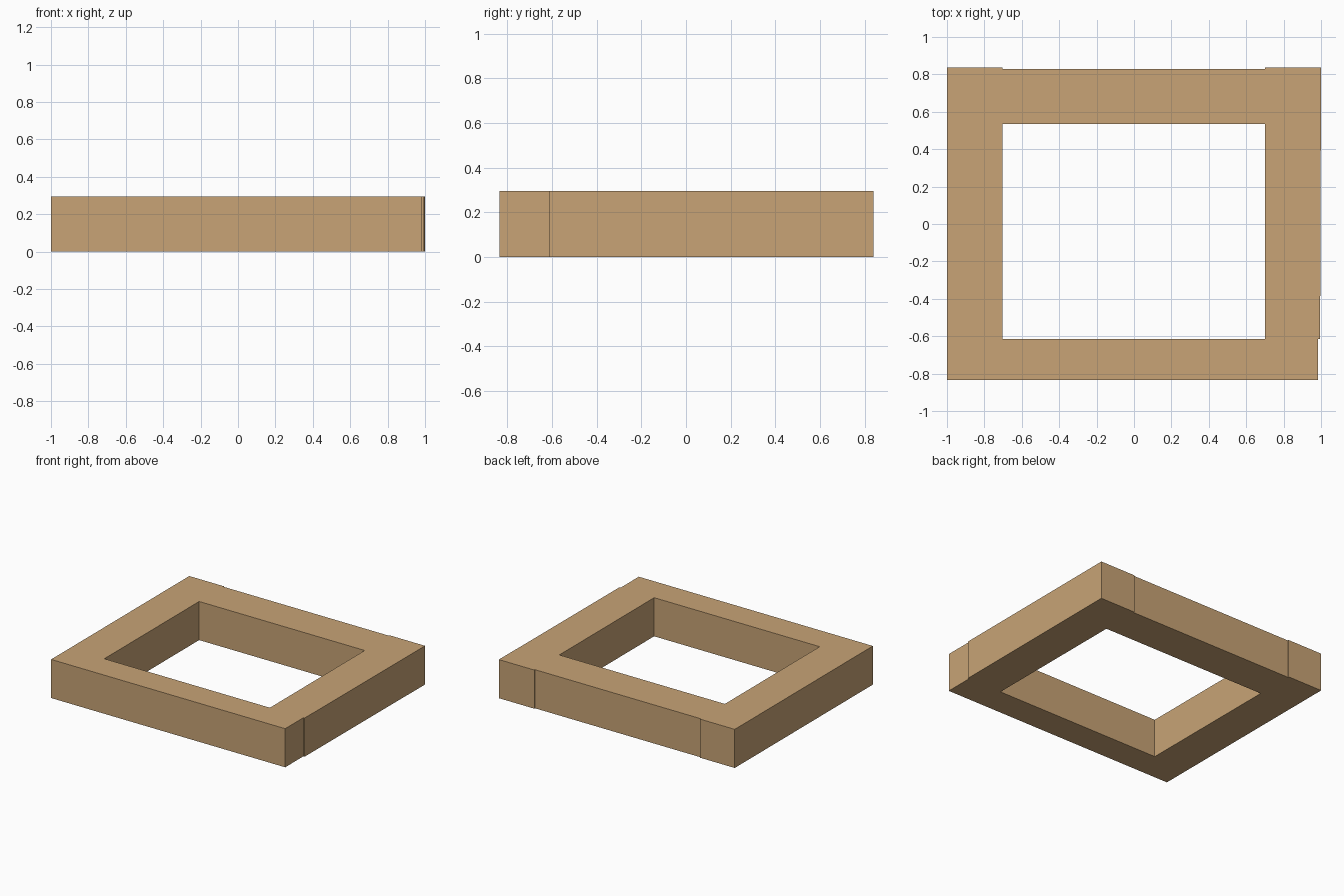
import bpy
import bmesh

if "Cube" in bpy.data.objects:
    bpy.data.objects.remove(bpy.data.objects["Cube"])

HEIGHT = 0.296

wood = bpy.data.materials.new("tan wood")
wood.diffuse_color = (0.578, 0.371, 0.181, 1.0)
wood.use_nodes = True
wood.node_tree.nodes["Principled BSDF"].inputs["Base Color"].default_value = wood.diffuse_color


def beam(name, outline, height=HEIGHT):
    """Extrude a flat outline (counter-clockwise, seen from above) up from z = 0."""
    bm = bmesh.new()
    base = bm.faces.new([bm.verts.new((x, y, 0)) for x, y in outline])
    top = bmesh.ops.extrude_face_region(bm, geom=[base], use_keep_orig=True)
    verts = [v for v in top["geom"] if isinstance(v, bmesh.types.BMVert)]
    bmesh.ops.translate(bm, verts=verts, vec=(0, 0, height))
    bmesh.ops.recalc_face_normals(bm, faces=bm.faces)
    mesh = bpy.data.meshes.new(name)
    bm.to_mesh(mesh)
    bm.free()
    mesh.materials.append(wood)
    obj = bpy.data.objects.new(name, mesh)
    bpy.context.collection.objects.link(obj)
    return obj


def rect(x0, x1, y0, y1):
    return [(x0, y0), (x1, y0), (x1, y1), (x0, y1)]


# Side beams run to the back corners; the right one leans very slightly
beam("left_beam", rect(-1.0, -0.704, -0.614, 0.838))
beam("right_beam", [(0.7, -0.614), (0.995, -0.614), (1.0, 0.838), (0.7, 0.838)])

# Back beam sits between the sides, slightly recessed
beam("back_beam", rect(-0.704, 0.7, 0.535, 0.83))

# Front beam closes the frame and stops just short of the right edge
beam("front_beam", rect(-1.0, 0.985, -0.835, -0.614))
